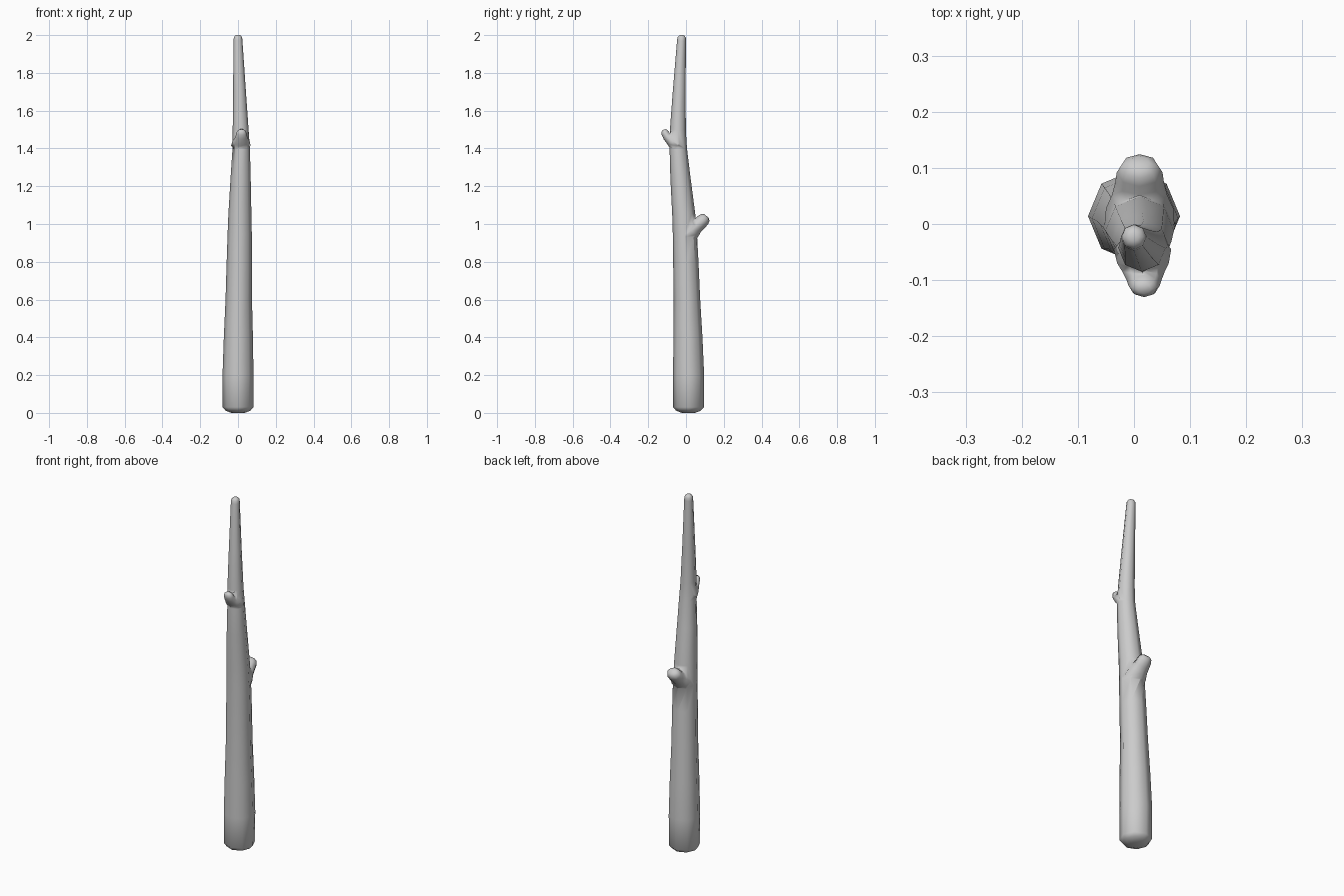
import bpy, bmesh
from math import sin, cos, pi
from mathutils import Vector

if "Cube" in bpy.data.objects:
    bpy.data.objects.remove(bpy.data.objects["Cube"])


def tube(name, stations, sides=8, widen=1.0):
    """Loft rings (x, y, z, radius) along a path; capped at both ends."""
    bm = bmesh.new()
    pts = [Vector(s[:3]) for s in stations]
    rings = []
    for i, s in enumerate(stations):
        t = (pts[min(i + 1, len(pts) - 1)] - pts[max(i - 1, 0)])
        t.x = 0
        u = Vector((1, 0, 0))
        v = t.normalized().cross(u)
        rings.append([bm.verts.new(pts[i] + s[3] * (u * widen * cos(2 * pi * k / sides)
                                                    + v * sin(2 * pi * k / sides)))
                      for k in range(sides)])
    for a, b in zip(rings, rings[1:]):
        for k in range(sides):
            n = (k + 1) % sides
            bm.faces.new((a[k], a[n], b[n], b[k]))
    bm.faces.new(rings[0][::-1])
    bm.faces.new(rings[-1])
    bmesh.ops.recalc_face_normals(bm, faces=bm.faces)
    for f in bm.faces:
        f.smooth = True
    me = bpy.data.meshes.new(name)
    bm.to_mesh(me)
    bm.free()
    ob = bpy.data.objects.new(name, me)
    bpy.context.collection.objects.link(ob)
    return ob


# Tapering, slightly crooked trunk with rounded ends
trunk = tube("trunk", [
    (0, .013, 0, .035), (0, .013, .012, .066), (0, .013, .03, .081),
    (0, .014, .2, .082), (.002, .010, .4, .077), (.004, .005, .6, .070),
    (.007, -.001, .8, .067), (.009, -.006, .95, .064), (.010, -.012, 1.05, .061),
    (.014, -.030, 1.25, .053), (.017, -.041, 1.4, .046), (.014, -.043, 1.5, .042),
    (.008, -.036, 1.7, .034), (0, -.024, 1.97, .0235),
    (0, -.023, 1.987, .022), (0, -.023, 1.996, .016), (0, -.023, 2.0, .008)])

# Stubby broken twig on the back, flared where it meets the trunk
back = tube("back_twig", [
    (.01, -.005, .93, .052), (.01, .028, .967, .050), (.01, .052, .988, .041),
    (.01, .075, 1.005, .036), (.01, .092, 1.022, .034),
    (.01, .103, 1.035, .028), (.01, .109, 1.042, .015)], widen=1.2)

# Smaller twig on the front
front = tube("front_twig", [
    (.015, -.045, 1.415, .038), (.016, -.070, 1.438, .034), (.017, -.085, 1.450, .028),
    (.018, -.100, 1.463, .023), (.018, -.110, 1.480, .0205),
    (.018, -.114, 1.492, .017), (.018, -.116, 1.500, .009)], widen=1.35)

# Fuse the twigs into the trunk
for twig in (back, front):
    m = trunk.modifiers.new("join_" + twig.name, 'BOOLEAN')
    m.operation = 'UNION'
    m.solver = 'EXACT'
    m.object = twig
    twig.hide_render = True
    twig.hide_viewport = True
